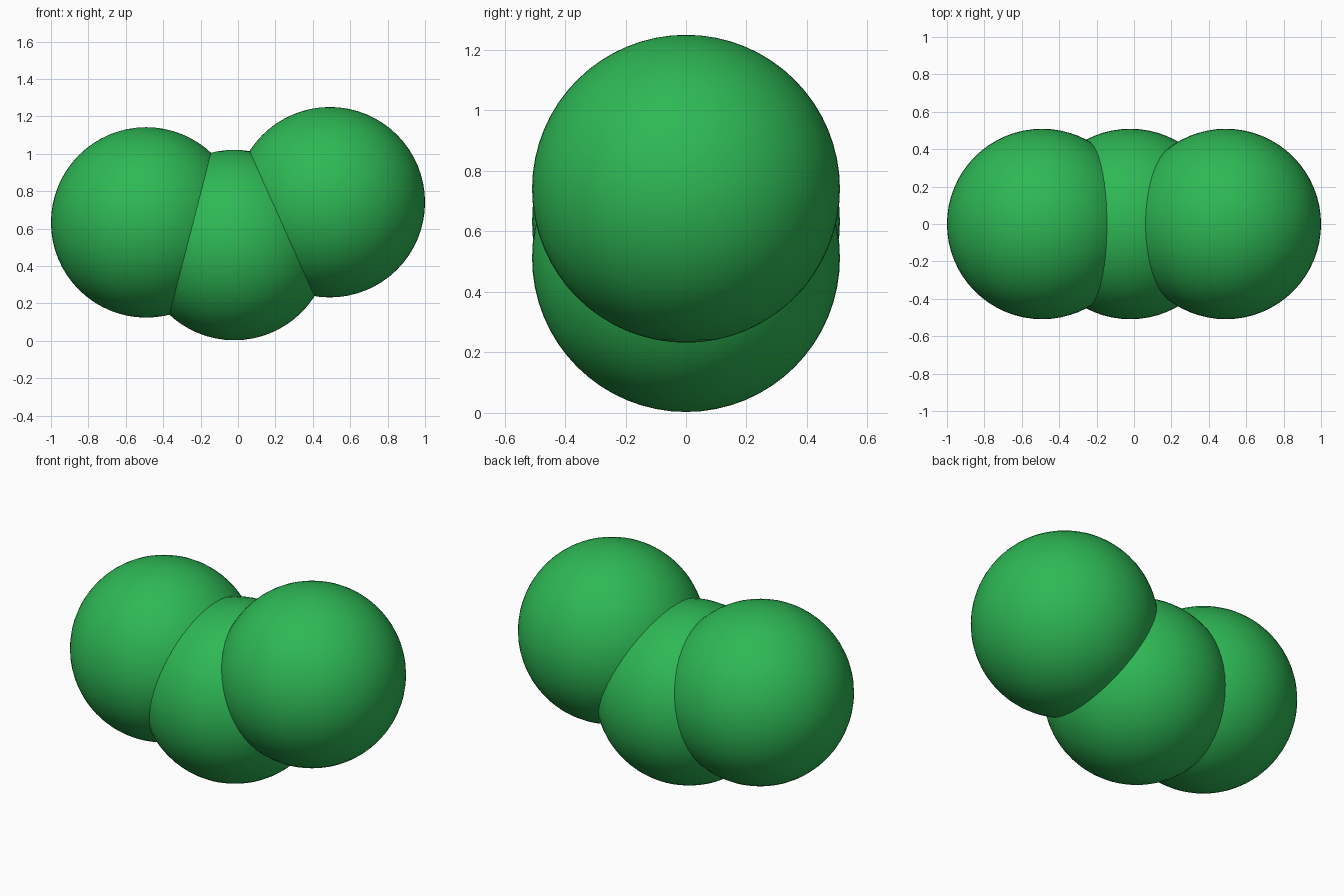
import bpy

if "Cube" in bpy.data.objects:
    bpy.data.objects.remove(bpy.data.objects["Cube"])

# Green body material
green = bpy.data.materials.new("green")
green.diffuse_color = (0.027, 0.48, 0.09, 1.0)
green.use_nodes = True
green.node_tree.nodes["Principled BSDF"].inputs["Base Color"].default_value = green.diffuse_color


def ball(name, x, z, radius=0.509):
    bpy.ops.mesh.primitive_uv_sphere_add(
        segments=64, ring_count=32, radius=radius, location=(x, 0, z))
    obj = bpy.context.object
    obj.name = name
    obj.data.materials.append(green)
    bpy.ops.object.shade_smooth()
    return obj


# Three overlapping equal balls, the middle one resting on the floor
ball("left_ball", -0.491, 0.633)
ball("middle_ball", -0.02, 0.512)
ball("right_ball", 0.491, 0.741)
